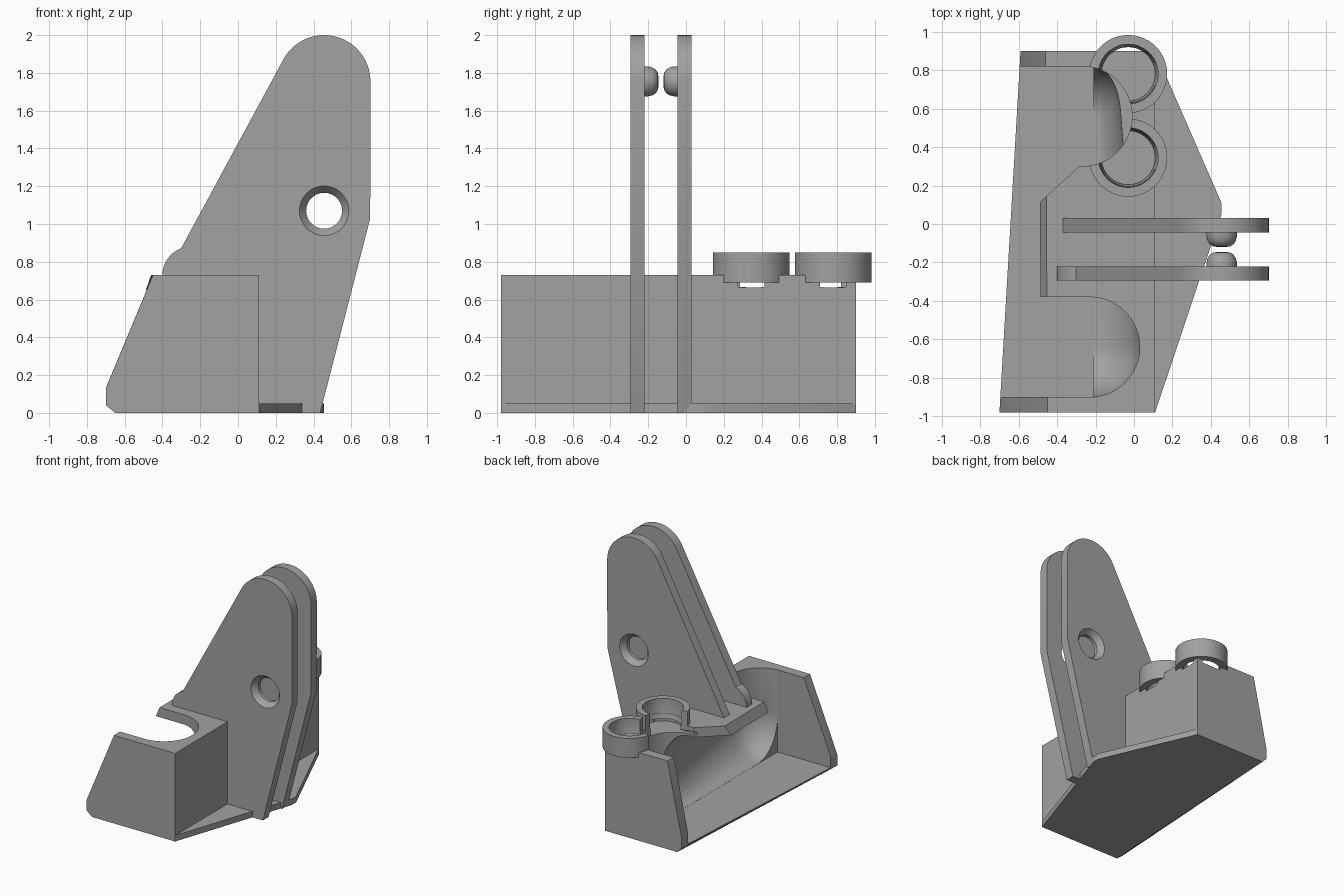
import bpy, bmesh, math

if "Cube" in bpy.data.objects:
    bpy.data.objects.remove(bpy.data.objects["Cube"])

grey = bpy.data.materials.new("plain grey")
grey.diffuse_color = (0.36, 0.36, 0.36, 1)
grey.use_nodes = True
grey.node_tree.nodes["Principled BSDF"].inputs["Base Color"].default_value = grey.diffuse_color


def finish(name, bm):
    bmesh.ops.recalc_face_normals(bm, faces=bm.faces[:])
    mesh = bpy.data.meshes.new(name)
    bm.to_mesh(mesh)
    bm.free()
    mesh.materials.append(grey)
    ob = bpy.data.objects.new(name, mesh)
    bpy.context.collection.objects.link(ob)
    return ob


def hull(name, pts):
    """Convex solid around the points."""
    bm = bmesh.new()
    for p in pts:
        bm.verts.new(p)
    res = bmesh.ops.convex_hull(bm, input=bm.verts[:])
    junk = {g for g in res["geom_interior"] + res["geom_unused"]
            if isinstance(g, bmesh.types.BMVert)}
    bmesh.ops.delete(bm, geom=list(junk), context='VERTS')
    bmesh.ops.dissolve_limit(bm, angle_limit=0.002, verts=bm.verts[:], edges=bm.edges[:])
    return finish(name, bm)


def prism(name, pts, lo, hi, axis='Z'):
    """Extrude an outline along z (points are x, y) or along y (points are x, z)."""
    bm = bmesh.new()
    put = (lambda p, h: (p[0], p[1], h)) if axis == 'Z' else (lambda p, h: (p[0], h, p[1]))
    a = [bm.verts.new(put(p, lo)) for p in pts]
    b = [bm.verts.new(put(p, hi)) for p in pts]
    bm.faces.new(a)
    bm.faces.new(b[::-1])
    for i in range(len(pts)):
        j = (i + 1) % len(pts)
        bm.faces.new((a[i], a[j], b[j], b[i]))
    return finish(name, bm)


def lathe(name, profile, cx, c2, axis='Z', n=48):
    """Revolve a closed (radius, height) profile about an axis along z or y."""
    bm = bmesh.new()
    rows = []
    for i in range(n):
        t = 2 * math.pi * i / n
        row = []
        for r, h in profile:
            u, v = cx + r * math.cos(t), c2 + r * math.sin(t)
            row.append(bm.verts.new((u, v, h) if axis == 'Z' else (u, h, v)))
        rows.append(row)
    m = len(profile)
    for i in range(n):
        a, b = rows[i], rows[(i + 1) % n]
        for k in range(m):
            l = (k + 1) % m
            if profile[k][0] > 0 or profile[l][0] > 0:
                bm.faces.new((a[k], a[l], b[l], b[k]))
    bmesh.ops.remove_doubles(bm, verts=bm.verts[:], dist=1e-5)
    return finish(name, bm)


def cut(ob, cutters):
    for c in cutters:
        mod = ob.modifiers.new("cut", 'BOOLEAN')
        mod.operation, mod.solver, mod.object = 'DIFFERENCE', 'EXACT', c
        bpy.context.view_layer.objects.active = ob
        bpy.ops.object.modifier_apply(modifier=mod.name)


def arc(cx, cy, r, a0, a1, n):
    return [(cx + r * math.cos(math.radians(a0 + (a1 - a0) * i / n)),
             cy + r * math.sin(math.radians(a0 + (a1 - a0) * i / n))) for i in range(n + 1)]


def box(name, x0, x1, y0, y1, z0, z1):
    return prism(name, [(x0, y0), (x1, y0), (x1, y1), (x0, y1)], z0, z1)


def slot(name, cx, cy, r):
    """Upright U-shaped slot, open to the left."""
    return prism(name, [(-1, cy - r)] + arc(cx, cy, r, -90, 90, 32) + [(-1, cy + r)], 0.35, 1.2)


def ellipsoid(c, r, n=40, m=20):
    return [(c[0] + r[0] * math.sin(math.pi * j / m) * math.cos(2 * math.pi * i / n),
             c[1] + r[1] * math.sin(math.pi * j / m) * math.sin(2 * math.pi * i / n),
             c[2] + r[2] * math.cos(math.pi * j / m))
            for j in range(m + 1) for i in range(n)]


# Block: front and back end profiles joined
front = [(-0.65, 0), (-0.70, 0.04), (-0.70, 0.13), (-0.45, 0.73), (0.11, 0.73), (0.11, 0)]
back = [(-0.55, 0), (-0.59, 0.04), (-0.59, 0.13), (-0.46, 0.73), (0.11, 0.73), (0.11, 0)]
block = hull("block", [(x, -0.98, z) for x, z in front] + [(x, 0.90, z) for x, z in back])

# Hollow of the block: open trough, rounded inner wall, two slots through the top
trough = box("trough_cutter", -1, -0.21, -0.90, 0.82, 0.05, 0.65)
bowl = hull("bowl_cutter", ellipsoid((-0.21, -0.64, 0.35), (0.24, 0.259, 0.299))
            + ellipsoid((-0.21, 0.56, 0.35), (0.14, 0.259, 0.299)))
front_slot = slot("front_slot_cutter", -0.23, -0.64, 0.26)
back_slot = slot("back_slot_cutter", -0.27, 0.56, 0.26)
corner = prism("corner_cutter", [(-0.7, -0.08), (-0.28, 0.305), (-0.28, 0.4), (-0.7, 0.4)], 0.6, 1.2)
cutters = [trough, bowl, front_slot, back_slot, corner]

# Ring seats and the see-through windows under the rings
ring_x, ring_ys = -0.03, (0.345, 0.78)
for y in ring_ys:
    cutters.append(lathe("seat_cutter", [(0, 0.665), (0.15, 0.665), (0.15, 1.0), (0, 1.0)], ring_x, y))
    cutters.append(box("window_cutter", -0.3, 0.3, y - 0.07, y + 0.07, 0.667, 0.692))
cut(block, cutters)

# Rings, opened where the back slot passes
parts = [block]
for i, y in enumerate(ring_ys):
    ring = lathe(f"ring_{i + 1}", [(0.203, 0.69), (0.203, 0.85), (0.155, 0.85),
                                   (0.155, 0.74), (0.14, 0.69)], ring_x, y)
    cut(ring, [back_slot])
    parts.append(ring)

# Base plate beside the block
parts.append(prism("base_plate", [(0.10, -0.98), (0.11, -0.98), (0.455, 0.05), (0.455, 0.11),
                                  (0.11, 0.90), (0.10, 0.90)], 0, 0.05))

# Two fins with a shared countersunk hole
hx = 0.456
hole = lathe("hole_cutter", [(0, -0.31), (0.143, -0.31), (0.095, -0.25), (0.095, -0.015),
                             (0.143, 0.045), (0, 0.045)], hx, 1.07, 'Y')
outline = [(0.09, 0), (0.435, 0), (0.70, 1.03)] + arc(hx, 1.755, 0.245, 0, 152, 28)
for name, y0, y1, tail in (
        ("front_fin", -0.295, -0.22, arc(-0.25, 0.73, 0.15, 110, 180, 10) + [(-0.40, 0.68)]),
        ("back_fin", -0.045, 0.03, [(-0.396, 0.68)])):
    fin = prism(name, outline + tail + [(0.09, 0.68)], y0, y1, 'Y')
    cut(fin, [hole])
    parts.append(fin)

# Rounded studs facing each other between the fins
for name, y, s in (("front_stud", -0.22, 1), ("back_stud", -0.045, -1)):
    dome = [(0, y - s * 0.01), (0.08, y - s * 0.01), (0.08, y + s * 0.015), (0.074, y + s * 0.042),
            (0.062, y + s * 0.06), (0.045, y + s * 0.071), (0.02, y + s * 0.075), (0, y + s * 0.075)]
    parts.append(lathe(name, dome, hx, 1.755, 'Y'))

# Remove the cutters, then smooth the rounded faces
for c in cutters + [hole]:
    bpy.data.objects.remove(c)
for ob in parts:
    bpy.ops.object.select_all(action='DESELECT')
    ob.select_set(True)
    bpy.context.view_layer.objects.active = ob
    bpy.ops.object.shade_smooth_by_angle(angle=math.radians(30))
